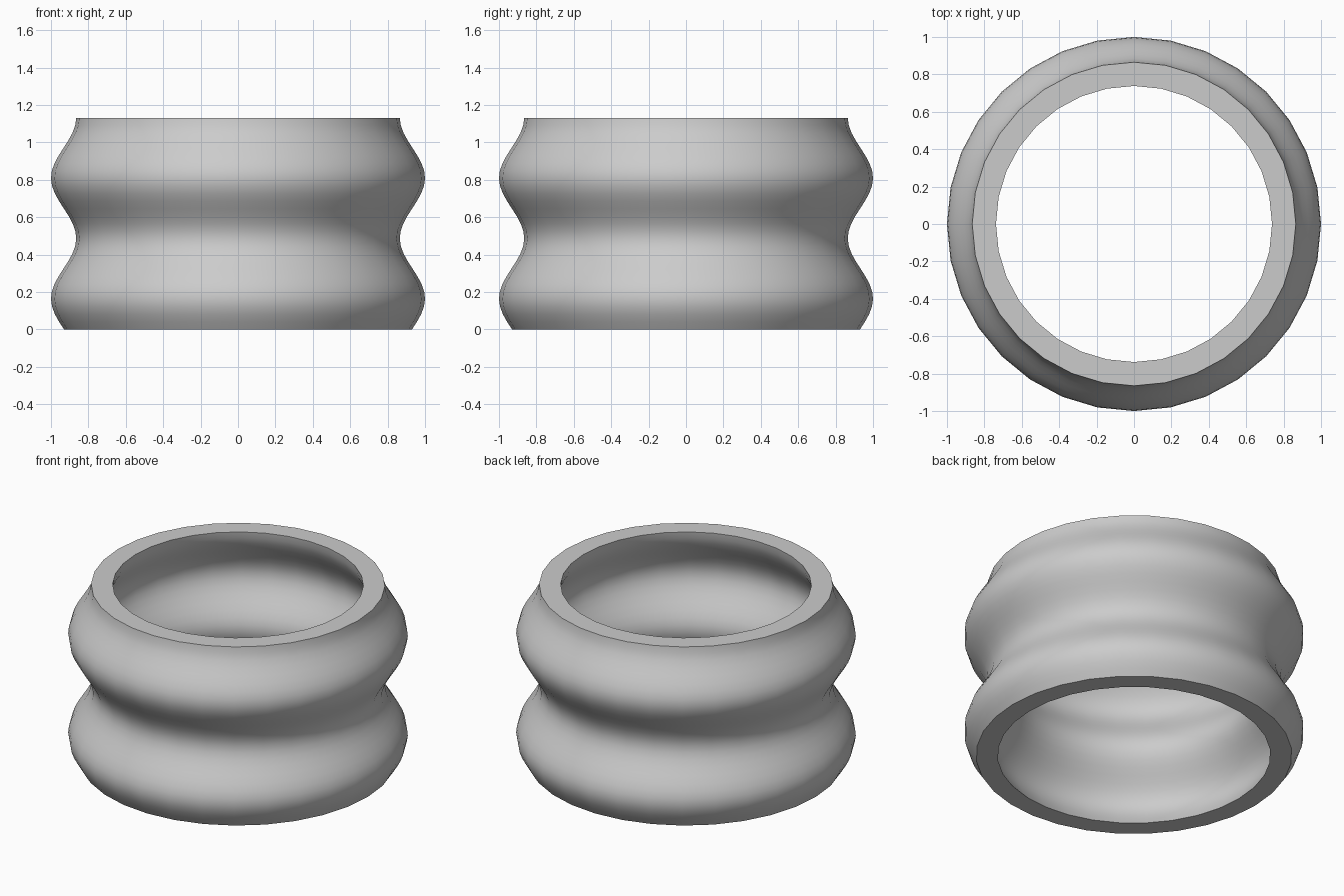
import bpy, bmesh, math

cube = bpy.data.objects.get("Cube")
if cube:
    bpy.data.objects.remove(cube, do_unlink=True)

SIDES = 32
RINGS = 28
HEIGHT = 1.13
PITCH = 0.645      # distance between bulges
FIRST_BULGE = 0.165
WALL = 0.127

grey = bpy.data.materials.new("light grey")
grey.use_nodes = True
colour = (0.6, 0.6, 0.6, 1)
grey.diffuse_color = colour
grey.node_tree.nodes["Principled BSDF"].inputs["Base Color"].default_value = colour


def wave_radius(z):
    return 0.9325 + 0.0675 * math.cos(math.tau * (z - FIRST_BULGE) / PITCH)


# Closed wall section: up the outside, down the inside
heights = [HEIGHT * i / RINGS for i in range(RINGS + 1)]
section = [(wave_radius(z), z) for z in heights]
section += [(wave_radius(z) - WALL, z) for z in reversed(heights)]

# Revolve the section into a hollow corrugated ring
bm = bmesh.new()
loops = []
for s in range(SIDES):
    a = math.tau * s / SIDES
    loops.append([bm.verts.new((r * math.cos(a), r * math.sin(a), z)) for r, z in section])
n = len(section)
for s in range(SIDES):
    here, there = loops[s], loops[(s + 1) % SIDES]
    for i in range(n):
        j = (i + 1) % n
        bm.faces.new((here[i], there[i], there[j], here[j]))
bmesh.ops.recalc_face_normals(bm, faces=bm.faces)

mesh = bpy.data.meshes.new("corrugated_ring")
bm.to_mesh(mesh)
bm.free()
mesh.materials.append(grey)
ring = bpy.data.objects.new("corrugated_ring", mesh)
bpy.context.collection.objects.link(ring)

# Smooth walls, sharp rims
bpy.ops.object.select_all(action="DESELECT")
ring.select_set(True)
bpy.context.view_layer.objects.active = ring
bpy.ops.object.shade_smooth_by_angle(angle=math.radians(40))
